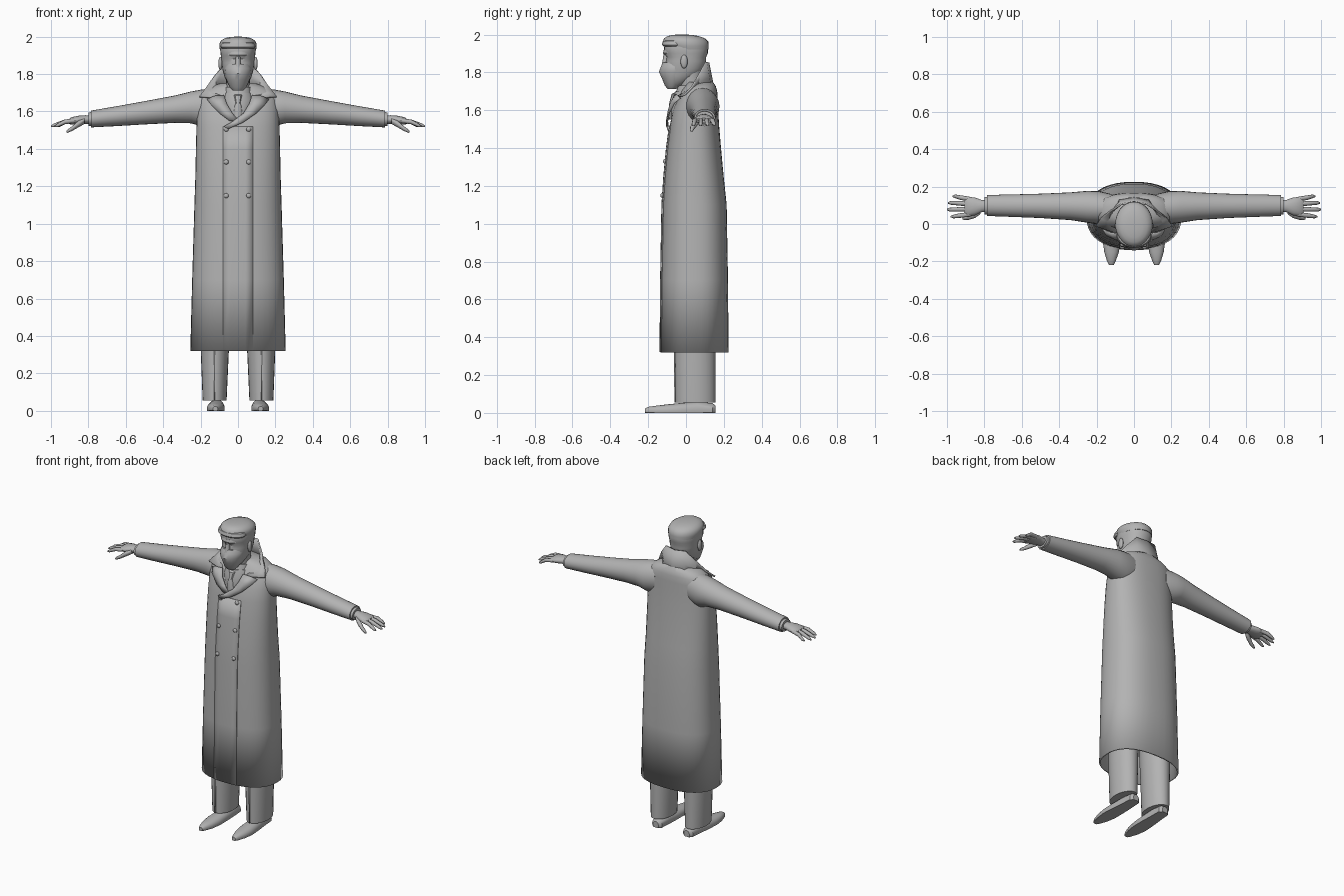
import bpy, bmesh, math
from mathutils import Vector

grey = bpy.data.materials.new("plain grey")
grey.diffuse_color = (0.45, 0.45, 0.45, 1)


def make(name, verts, faces, thick=0, angle=40):
    me = bpy.data.meshes.new(name)
    me.from_pydata(verts, [], faces)
    bm = bmesh.new()
    bm.from_mesh(me)
    bmesh.ops.recalc_face_normals(bm, faces=bm.faces)
    bm.to_mesh(me)
    bm.free()
    me.materials.append(grey)
    for p in me.polygons:
        p.use_smooth = True
    me.set_sharp_from_angle(angle=math.radians(angle))
    ob = bpy.data.objects.new(name, me)
    bpy.context.collection.objects.link(ob)
    if thick:
        m = ob.modifiers.new("thickness", 'SOLIDIFY')
        m.thickness = thick
        m.offset = 0
    return ob


def loft(name, axis, stations, n=24, power=2.0, caps=(True, True), side=1, thick=0, angle=40):
    """Stations: (position along axis, centre a, centre b, radius a, radius b)."""
    verts, faces = [], []
    for t, ca, cb, ra, rb in stations:
        for i in range(n):
            c, s = math.cos(2 * math.pi * i / n), math.sin(2 * math.pi * i / n)
            a = ca + ra * math.copysign(abs(c) ** (2 / power), c)
            b = cb + rb * math.copysign(abs(s) ** (2 / power), s)
            x, y, z = {'x': (t, a, b), 'y': (a, t, b), 'z': (a, b, t)}[axis]
            verts.append((x * side, y, max(z, 0)))
    for r in range(len(stations) - 1):
        for i in range(n):
            j = (i + 1) % n
            faces.append((r * n + i, r * n + j, (r + 1) * n + j, (r + 1) * n + i))
    if caps[0]:
        faces.append(tuple(range(n)))
    if caps[1]:
        faces.append(tuple(range(len(verts) - n, len(verts))))
    return make(name, verts, faces, thick, angle)


def strip(name, rows, thick=0.008, side=1):
    k = len(rows[0])
    verts = [(x * side, y, z) for row in rows for x, y, z in row]
    faces = [(r * k + i, r * k + i + 1, (r + 1) * k + i + 1, (r + 1) * k + i)
             for r in range(len(rows) - 1) for i in range(k - 1)]
    return make(name, verts, faces, thick)


def ball(name, pos, scale, rot=0):
    bm = bmesh.new()
    bmesh.ops.create_uvsphere(bm, u_segments=16, v_segments=10, radius=1)
    for v in bm.verts:
        v.co = Vector((v.co.x * scale[0], v.co.y * scale[1], v.co.z * scale[2]))
    verts = [v.co + Vector(pos) for v in bm.verts]
    faces = [[v.index for v in f.verts] for f in bm.faces]
    bm.free()
    return make(name, verts, faces)


def finger(name, points, radii, side, n=8):
    """Round tube through points, running mostly along x."""
    return loft(name, 'x', [(p[0], p[1], p[2], r, r) for p, r in zip(points, radii)], n, side=side, angle=60)


# Long coat body
COAT = [(0.32, 0, 0.045, 0.25, 0.175), (0.7, 0, 0.045, 0.24, 0.172), (1.1, 0, 0.045, 0.228, 0.165),
        (1.25, 0, 0.042, 0.223, 0.152), (1.4, 0, 0.042, 0.22, 0.138), (1.52, 0, 0.045, 0.217, 0.125),
        (1.6, 0, 0.05, 0.214, 0.115), (1.66, 0, 0.062, 0.208, 0.1), (1.7, 0, 0.07, 0.19, 0.09),
        (1.725, 0, 0.075, 0.15, 0.078), (1.745, 0, 0.075, 0.095, 0.065)]
loft("coat_body", 'z', COAT, 40, 2.4, (False, True), thick=0.01, angle=50)


def front(x, z, lift=0.0):
    """Point on the front of the coat, lifted forward."""
    for p, q in zip(COAT, COAT[1:]):
        if p[0] <= z <= q[0]:
            f = (z - p[0]) / (q[0] - p[0])
            _, _, cy, rx, ry = [a + (b - a) * f for a, b in zip(p, q)]
            return (x, cy - ry * max(0, 1 - abs(x / rx) ** 2.4) ** (1 / 2.4) - lift, z)


# Overlapping front panel and buttons
strip("front_panel", [[front(x, z, 0.007) for x in (-0.08, -0.04, 0, 0.04, 0.08)]
                      for z in (0.322, 0.7, 1.1, 1.25, 1.4, 1.52)], 0.006)
for z in (1.15, 1.33, 1.505):
    for x in (-0.063, 0.057):
        ball("button", front(x, z, 0.012), (0.013, 0.009, 0.013))

# Lapels: the left one crosses over the right one
strip("crossing_lapel", [
    [(0.075, -0.052, 1.685), (0.125, -0.048, 1.682), (0.165, -0.03, 1.665)],
    [(0.06, -0.075, 1.64), (0.10, -0.08, 1.64), (0.145, -0.062, 1.638)],
    [(0.03, -0.09, 1.59), (0.06, -0.094, 1.59), (0.095, -0.088, 1.588)],
    [(-0.03, -0.098, 1.545), (-0.01, -0.102, 1.54), (0.025, -0.1, 1.54)],
    [(-0.075, -0.097, 1.52), (-0.065, -0.099, 1.512), (-0.05, -0.1, 1.508)]])
strip("under_lapel", [
    [(0.075, -0.052, 1.685), (0.125, -0.048, 1.682), (0.165, -0.03, 1.665)],
    [(0.06, -0.075, 1.64), (0.10, -0.08, 1.64), (0.145, -0.062, 1.638)],
    [(0.03, -0.086, 1.59), (0.06, -0.09, 1.59), (0.095, -0.084, 1.588)],
    [(0.0, -0.09, 1.555), (0.02, -0.092, 1.55), (0.045, -0.09, 1.55)]], side=-1)

# Raised collar, open at the front
inner = [(0, 0.15, 1.69), (0.08, 0.135, 1.695), (0.115, 0.06, 1.70), (0.105, 0.0, 1.695), (0.085, -0.05, 1.67)]
outer = [(0, 0.118, 1.85), (0.07, 0.105, 1.855), (0.125, 0.07, 1.79), (0.175, 0.03, 1.72), (0.205, -0.01, 1.68)]
mid = [tuple((a + b) / 2 for a, b in zip(p, q)) for p, q in zip(inner, outer)]
rows = [[(-x, y, z) for x, y, z in r[:0:-1]] + r for r in (inner, mid, outer)]
strip("raised_collar", rows, 0.01)

# Shirt, shirt collar and tie
loft("shirt_front", 'z', [(1.53, 0, 0, 0.05, 0.075), (1.6, 0, 0, 0.085, 0.08), (1.66, 0, 0.005, 0.09, 0.075),
                          (1.7, 0, 0.01, 0.075, 0.068)])
loft("shirt_collar", 'z', [(1.64, 0, 0.01, 0.085, 0.078), (1.69, 0, 0.015, 0.076, 0.07),
                           (1.73, 0, 0.02, 0.07, 0.062)])
loft("tie", 'z', [(1.55, 0, -0.078, 0.026, 0.012), (1.63, 0, -0.081, 0.018, 0.01), (1.645, 0, -0.077, 0.012, 0.01),
                  (1.685, 0, -0.062, 0.021, 0.014), (1.692, 0, -0.055, 0.018, 0.01)], 8)
loft("neck", 'z', [(1.65, 0, 0.03, 0.062, 0.06), (1.74, 0, 0.025, 0.062, 0.06), (1.84, 0, 0.02, 0.068, 0.075)])

# Head, nose and face mask
loft("head", 'z', [(1.725, 0, -0.055, 0.03, 0.03), (1.745, 0, -0.045, 0.052, 0.053), (1.78, 0, -0.02, 0.07, 0.085),
                   (1.82, 0, -0.004, 0.082, 0.102), (1.86, 0, 0, 0.088, 0.106), (1.88, 0, 0.002, 0.089, 0.104),
                   (1.9, 0, 0, 0.092, 0.115), (1.93, 0, 0, 0.095, 0.116), (1.96, 0, 0, 0.09, 0.11)], 28, 2.2)
loft("nose", 'z', [(1.83, 0, -0.11, 0.02, 0.022), (1.86, 0, -0.107, 0.014, 0.018), (1.9, 0, -0.105, 0.012, 0.014)], 10)
loft("brow", 'z', [(1.893, 0, -0.06, 0.06, 0.055), (1.903, 0, -0.06, 0.068, 0.062), (1.92, 0, -0.06, 0.066, 0.057)])
loft("face_mask", 'z', [(1.712, 0, -0.075, 0.028, 0.022), (1.73, 0, -0.07, 0.045, 0.042), (1.77, 0, -0.065, 0.062, 0.063),
                        (1.803, 0, -0.06, 0.071, 0.083), (1.83, 0, -0.06, 0.073, 0.073), (1.853, 0, -0.06, 0.06, 0.062)],
     20, 1.8)
for s in (1, -1):
    ball("ear", (s * 0.094, -0.01, 1.857), (0.011, 0.019, 0.036))

# Flat cap with short peak
loft("cap", 'z', [(1.922, 0, 0.012, 0.094, 0.108), (1.94, 0, 0.006, 0.099, 0.114), (1.962, 0, -0.002, 0.1, 0.12),
                  (1.98, 0, -0.008, 0.09, 0.108), (1.992, 0, -0.015, 0.07, 0.082), (1.998, 0, -0.02, 0.045, 0.052),
                  (2.0, 0, -0.022, 0.015, 0.018)], 28)
loft("cap_peak", 'z', [(1.936, 0, -0.06, 0.086, 0.058), (1.946, 0, -0.062, 0.094, 0.066),
                       (1.965, 0, -0.06, 0.088, 0.062), (1.975, 0, -0.05, 0.07, 0.05)])

for s in (1, -1):
    # Sleeve and cuff
    loft("sleeve", 'x', [(0.12, 0.085, 1.625, 0.075, 0.098), (0.19, 0.088, 1.618, 0.088, 0.1),
                         (0.25, 0.092, 1.622, 0.085, 0.085), (0.34, 0.095, 1.612, 0.074, 0.073),
                         (0.5, 0.097, 1.593, 0.065, 0.062), (0.65, 0.098, 1.575, 0.06, 0.053),
                         (0.785, 0.099, 1.56, 0.056, 0.045)], 24, side=s)
    loft("cuff", 'x', [(0.775, 0.099, 1.56, 0.048, 0.038), (0.8, 0.098, 1.558, 0.046, 0.036)], 20, side=s)
    # Hand with four fingers and thumb
    loft("palm", 'x', [(0.78, 0.097, 1.557, 0.03, 0.022), (0.815, 0.096, 1.557, 0.033, 0.023),
                       (0.85, 0.094, 1.555, 0.047, 0.023), (0.89, 0.093, 1.55, 0.053, 0.02),
                       (0.905, 0.093, 1.546, 0.046, 0.013)], 16, side=s)
    for y0, y1, tip in ((0.052, 0.04, 0.98), (0.08, 0.077, 1.0), (0.107, 0.113, 0.995), (0.133, 0.148, 0.97)):
        finger("finger", [(0.875, y0, 1.551), (0.925, (y0 + y1) / 2, 1.545), (tip - 0.015, y1, 1.526),
                          (tip, y1, 1.52)], (0.012, 0.0125, 0.01, 0.004), s)
    finger("thumb", [(0.82, 0.07, 1.55), (0.85, 0.05, 1.535), (0.885, 0.035, 1.51), (0.91, 0.03, 1.495),
                     (0.917, 0.03, 1.492)], (0.016, 0.018, 0.013, 0.009, 0.004), s)
    # Trouser leg with pressed crease
    loft("trouser_leg", 'z', [(0.055, 0.125, 0.05, 0.064, 0.105), (0.32, 0.124, 0.048, 0.075, 0.107),
                              (0.7, 0.115, 0.045, 0.085, 0.11)], 24, 2.0, side=s)
    strip("trouser_crease", [[(0.125, -0.061, 0.056), (0.125, -0.05, 0.056)],
                             [(0.125, -0.065, 0.35), (0.125, -0.05, 0.35)]], 0.005, side=s)
    # Pointed shoe
    loft("shoe", 'y', [(0.155, 0.113, 0.015, 0.02, 0.025), (0.14, 0.113, 0.015, 0.036, 0.036),
                       (0.06, 0.114, 0.015, 0.04, 0.045), (-0.02, 0.117, 0.012, 0.046, 0.041),
                       (-0.09, 0.119, 0.01, 0.048, 0.036), (-0.15, 0.12, 0.01, 0.039, 0.029),
                       (-0.2, 0.121, 0.01, 0.023, 0.022), (-0.218, 0.121, 0.01, 0.013, 0.013)], 20, 2.3, side=s)
